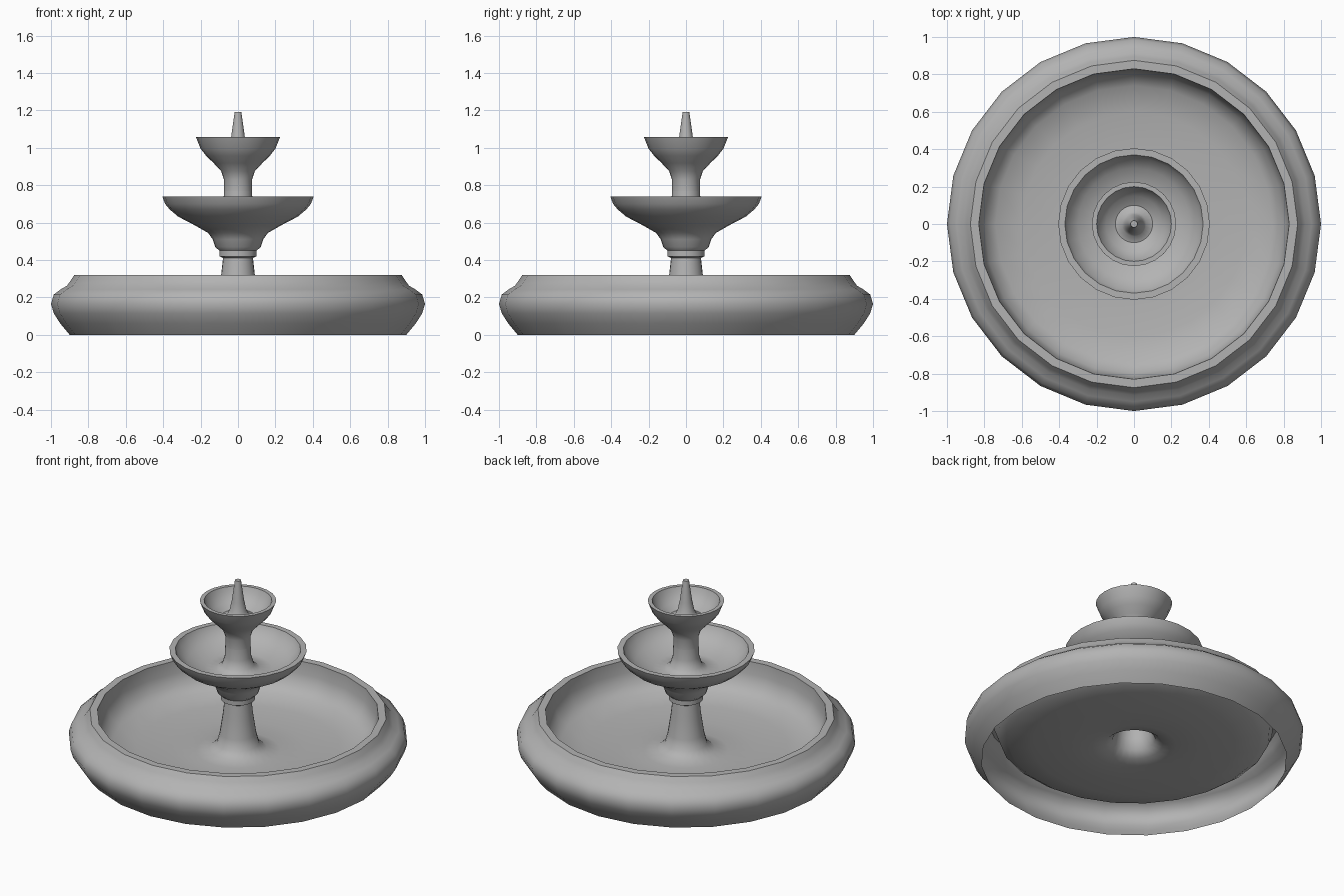
import bpy
import bmesh
from math import cos, sin, tau, radians

SIDES = 24

default = bpy.data.objects.get("Cube")
if default:
    bpy.data.objects.remove(default, do_unlink=True)

# One plain stone colour
stone = bpy.data.materials.new("grey_stone")
stone.use_nodes = True
colour = (0.45, 0.45, 0.45, 1)
stone.diffuse_color = colour
for node in stone.node_tree.nodes:
    if node.type == 'BSDF_PRINCIPLED':
        node.inputs["Base Color"].default_value = colour
        node.inputs["Roughness"].default_value = 0.8


def lathe(name, profile, capped=False):
    """Turn a (radius, height) profile around z, as a single open skin."""
    mesh = bpy.data.meshes.new(name)
    bm = bmesh.new()
    rings = []
    for radius, height in profile:
        ring = [bm.verts.new((radius * cos(tau * s / SIDES),
                              radius * sin(tau * s / SIDES), height))
                for s in range(SIDES)]
        rings.append(ring)
    for low, high in zip(rings, rings[1:]):
        for s in range(SIDES):
            n = (s + 1) % SIDES
            bm.faces.new((low[s], low[n], high[n], high[s]))
    if capped:
        bm.faces.new(rings[-1])
    for face in bm.faces:
        face.smooth = True
    bm.to_mesh(mesh)
    bm.free()
    mesh.set_sharp_from_angle(angle=radians(45))
    mesh.materials.append(stone)
    obj = bpy.data.objects.new(name, mesh)
    bpy.context.collection.objects.link(obj)
    return obj


# Big basin: bulging wall, flat rim, shallow floor rising into the pedestal
wall = [(0.9, 0), (0.95, 0.06), (0.985, 0.115), (1, 0.165), (0.985, 0.215),
        (0.95, 0.242), (0.915, 0.262), (0.895, 0.29), (0.875, 0.32)]
floor = [(0.83, 0.32), (0.825, 0.24), (0.8, 0.17), (0.74, 0.125),
         (0.6, 0.1), (0.4, 0.088), (0.25, 0.085), (0.17, 0.1)]
pedestal = [(0.125, 0.135), (0.108, 0.2), (0.09, 0.32), (0.08, 0.41)]
lathe("basin_and_pedestal", wall + floor + pedestal)

# Lower bowl: stepped collar, flared outside, hollow inside, start of column
collar = [(0.08, 0.41), (0.1, 0.42), (0.1, 0.45), (0.122, 0.47),
          (0.135, 0.51)]
outside = [(0.16, 0.545), (0.23, 0.585), (0.32, 0.632), (0.365, 0.67),
           (0.39, 0.7), (0.405, 0.74)]
inside = [(0.37, 0.74), (0.355, 0.705), (0.3, 0.66), (0.2, 0.62),
          (0.13, 0.62), (0.095, 0.645), (0.078, 0.7), (0.075, 0.77)]
lathe("lower_bowl", collar + outside + inside)

# Upper bowl with the column below it and the spout in its middle
column = [(0.075, 0.77), (0.075, 0.83), (0.09, 0.875)]
outside = [(0.13, 0.918), (0.17, 0.957), (0.2, 0.995), (0.225, 1.058)]
inside = [(0.2, 1.058), (0.187, 1.025), (0.15, 0.98), (0.1, 0.953),
          (0.065, 0.965)]
spout = [(0.05, 0.995), (0.037, 1.055), (0.018, 1.19)]
lathe("upper_bowl_and_spout", column + outside + inside + spout, capped=True)
